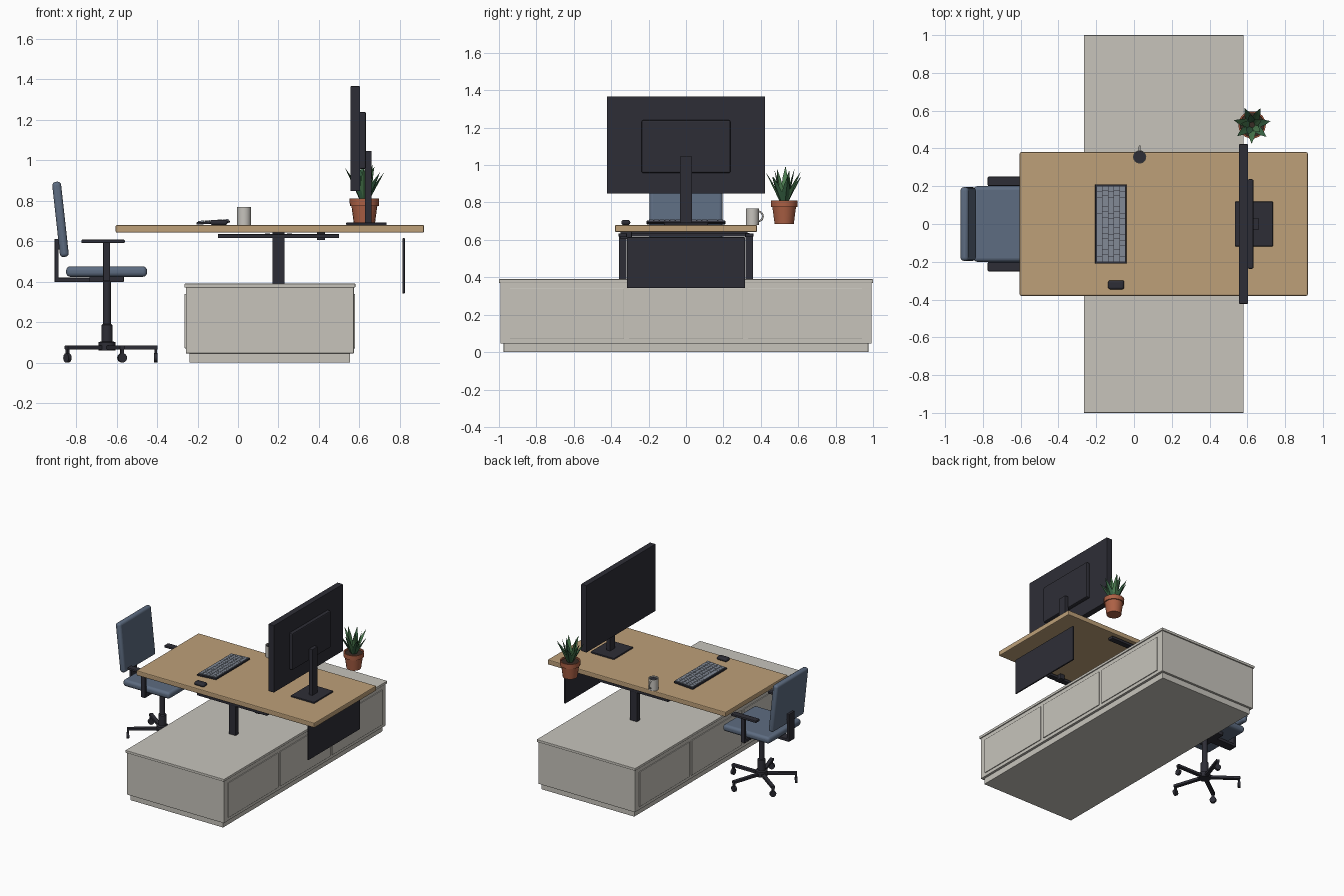
import bpy, bmesh, math
from mathutils import Vector, Matrix

if "Cube" in bpy.data.objects:
    bpy.data.objects.remove(bpy.data.objects["Cube"], do_unlink=True)


def material(name, r, g, b):
    m = bpy.data.materials.new(name)
    m.use_nodes = True
    m.diffuse_color = (r, g, b, 1)
    m.node_tree.nodes["Principled BSDF"].inputs["Base Color"].default_value = (r, g, b, 1)
    return m


STONE = material("warm grey lacquer", 0.57, 0.55, 0.50)
WOOD = material("light oak", 0.51, 0.35, 0.19)
DARK = material("charcoal", 0.027, 0.027, 0.037)
FABRIC = material("slate blue fabric", 0.11, 0.15, 0.22)
KEY = material("key grey", 0.22, 0.25, 0.30)
CLAY = material("terracotta", 0.42, 0.12, 0.06)
LEAF = material("deep green", 0.04, 0.13, 0.06)
LEAF2 = material("fresh green", 0.07, 0.20, 0.08)
SOIL = material("soil brown", 0.04, 0.025, 0.018)
MUG = material("off white ceramic", 0.57, 0.55, 0.51)


def finish(name, bm, mat, bevel=0, segments=2, smooth=False):
    bmesh.ops.recalc_face_normals(bm, faces=bm.faces)
    mesh = bpy.data.meshes.new(name)
    bm.to_mesh(mesh)
    bm.free()
    mesh.materials.append(mat)
    ob = bpy.data.objects.new(name, mesh)
    bpy.context.collection.objects.link(ob)
    if bevel:
        mod = ob.modifiers.new("Bevel", "BEVEL")
        mod.width, mod.segments = bevel, segments
    if smooth:
        bpy.ops.object.select_all(action="DESELECT")
        ob.select_set(True)
        bpy.context.view_layer.objects.active = ob
        bpy.ops.object.shade_smooth_by_angle(angle=math.radians(35))
    return ob


def add_box(bm, x, y, z):
    size = Matrix.Diagonal((x[1] - x[0], y[1] - y[0], z[1] - z[0], 1))
    centre = Matrix.Translation([sum(v) / 2 for v in (x, y, z)])
    return bmesh.ops.create_cube(bm, size=1, matrix=centre @ size)


def box(name, x, y, z, mat, bevel=0.003, segments=2, smooth=False):
    bm = bmesh.new()
    add_box(bm, x, y, z)
    return finish(name, bm, mat, bevel, segments, smooth)


def lathe(name, profile, x, y, mat, steps=24):
    bm = bmesh.new()
    verts = [bm.verts.new((x + r, y, z)) for r, z in profile]
    edges = [bm.edges.new(p) for p in zip(verts, verts[1:])]
    bmesh.ops.spin(bm, geom=verts + edges, cent=(x, y, 0), axis=(0, 0, 1),
                   angle=math.tau, steps=steps)
    bmesh.ops.remove_doubles(bm, verts=bm.verts, dist=0.0003)
    return finish(name, bm, mat, smooth=True)


# Low cabinet with three panels on each long side
box("cabinet_plinth", (-0.24, 0.555), (-0.975, 0.975), (0, 0.05), STONE)
box("cabinet_body", (-0.258, 0.573), (-0.992, 0.992), (0.045, 0.372), STONE)
box("cabinet_top", (-0.265, 0.58), (-1, 1), (0.37, 0.39), STONE)
for i in (-1, 0, 1):
    y = i * 0.637
    for side, x in (("front", (0.57, 0.579)), ("rear", (-0.264, -0.255))):
        box(f"cabinet_{side}_panel", x, (y - 0.305, y + 0.305), (0.07, 0.34), STONE, 0.002)

# Desk
box("desk_top", (-0.605, 0.92), (-0.38, 0.38), (0.642, 0.68), WOOD, 0.006)
for s in (-1, 1):
    y = s * 0.338
    box("desk_leg", (0.17, 0.23), (y - 0.02, y + 0.02), (0.385, 0.62), DARK)
    box("desk_side_rail", (-0.1, 0.5), (y - 0.022, y + 0.022), (0.615, 0.635), DARK)
for x in (0.13, 0.24):
    box("desk_cross_beam", (x, x + 0.03), (-0.34, 0.34), (0.617, 0.637), DARK)
box("desk_rail_mount", (0.17, 0.23), (-0.33, 0.33), (0.63, 0.645), DARK)
box("height_control", (0.39, 0.43), (-0.35, -0.29), (0.605, 0.643), DARK)
box("modesty_panel", (0.813, 0.825), (-0.315, 0.315), (0.342, 0.615), DARK)

# Monitor
box("monitor_screen", (0.556, 0.604), (-0.423, 0.423), (0.847, 1.367), DARK, 0.004)
box("monitor_back_housing", (0.6, 0.633), (-0.237, 0.237), (0.957, 1.24), DARK, 0.008)
box("monitor_stand", (0.628, 0.66), (-0.033, 0.033), (0.685, 1.047), DARK)
box("monitor_foot", (0.535, 0.735), (-0.118, 0.118), (0.68, 0.692), DARK)

# Keyboard: tilted tray and five rows of keys, the front row holding a space bar
tilt = Matrix.Translation((-0.2, 0, 0.682)) @ Matrix.Rotation(-0.06, 4, "Y")
tray = box("keyboard_tray", (-0.005, 0.16), (-0.21, 0.21), (0, 0.012), DARK)
tray.matrix_world = tilt
bm = bmesh.new()
pitch, count = 0.0285, 14
for row in range(5):
    x = 0.004 + row * 0.0305
    shift = pitch * 0.3 * (row % 2)
    cuts = [-0.2] + [-0.2 + shift + k * pitch for k in range(1, count)] + [0.2]
    if row == 0:
        cuts = cuts[:4] + cuts[9:]
    for a, b in zip(cuts, cuts[1:]):
        add_box(bm, (x, x + 0.028), (a + 0.001, b - 0.001), (0.011, 0.018))
finish("keyboard_keys", bm, KEY).matrix_world = tilt

# Mouse
box("mouse", (-0.137, -0.052), (-0.346, -0.298), (0.68, 0.706), DARK, 0.011, 3, True)

# Mug with a handle
lathe("mug", [(0, 0.68), (0.034, 0.68), (0.035, 0.768), (0.031, 0.768), (0.03, 0.69), (0, 0.69)],
      0.03, 0.355, MUG)
lathe("mug_drink", [(0, 0.758), (0.0312, 0.758)], 0.03, 0.355, DARK)
curve = bpy.data.curves.new("mug_handle", "CURVE")
curve.dimensions = "3D"
curve.bevel_depth, curve.bevel_resolution = 0.005, 2
path = curve.splines.new("POLY")
path.points.add(10)
for i, p in enumerate(path.points):
    a = math.pi * (i / 10 - 0.5)
    p.co = (0.03, 0.387 + 0.024 * math.cos(a), 0.726 + 0.026 * math.sin(a), 1)
curve.materials.append(MUG)
bpy.context.collection.objects.link(bpy.data.objects.new("mug_handle", curve))

# Potted plant
PX, PY = 0.625, 0.525
lathe("plant_pot", [(0, 0.685), (0.052, 0.685), (0.064, 0.775), (0.072, 0.775), (0.073, 0.81),
                    (0.064, 0.81), (0.062, 0.79), (0, 0.79)], PX, PY, CLAY, 18)
lathe("pot_soil", [(0, 0.8), (0.063, 0.8)], PX, PY, SOIL, 18)


def leaf(angle, reach, tip_z, width, mat):
    # folded blade: each ring is left edge, keel, right edge, inner crease
    bm = bmesh.new()
    rings = []
    for t, w in ((0, 0.6), (0.35, 1), (0.7, 0.65)):
        r = 0.012 + reach * t ** 1.3
        z = 0.795 + (tip_z - 0.795) * t
        half = w * width / 2
        rings.append([bm.verts.new(v) for v in
                      ((r, -half, z), (r + half * 0.45, 0, z - half * 0.3),
                       (r, half, z), (r + half * 0.1, 0, z))])
    tip = bm.verts.new((0.012 + reach, 0, tip_z))
    for a, b in zip(rings, rings[1:]):
        for k in range(4):
            bm.faces.new((a[k], a[k - 1], b[k - 1], b[k]))
    for k in range(4):
        bm.faces.new((rings[-1][k], rings[-1][k - 1], tip))
    bm.faces.new(rings[0])
    bm.transform(Matrix.Translation((PX, PY, 0)) @ Matrix.Rotation(angle, 4, "Z"))
    finish("plant_leaf", bm, mat)


for i in range(7):
    leaf(math.tau * i / 7 + 0.2, 0.088, 0.94 + 0.025 * (i % 2), 0.044, (LEAF, LEAF2)[i % 2])
for i in range(5):
    leaf(math.tau * i / 5 + 0.5, 0.045, 0.97 + 0.013 * (i % 3), 0.04, (LEAF2, LEAF)[i % 2])

# Office chair seat and reclined back
CX = -0.648
box("chair_seat", (-0.85, -0.45), (-0.2, 0.2), (0.424, 0.475), FABRIC, 0.02, 4, True)
back = box("chair_back", (-0.022, 0.022), (-0.195, 0.195), (-0.187, 0.187), FABRIC, 0.018, 4, True)
back.matrix_world = Matrix.Translation((-0.878, 0, 0.708)) @ Matrix.Rotation(-0.11, 4, "Y")
box("back_bracket", (-0.907, -0.887), (-0.035, 0.035), (0.398, 0.612), DARK)
box("back_bracket_link", (-0.892, -0.862), (-0.03, 0.03), (0.56, 0.6), DARK)
box("seat_bracket", (-0.905, -0.7), (-0.035, 0.035), (0.398, 0.42), DARK)
box("seat_plate", (-0.735, -0.565), (-0.1, 0.1), (0.398, 0.426), DARK)
box("armrest_cross_bar", (-0.667, -0.633), (-0.235, 0.235), (0.402, 0.424), DARK)
for s in (-1, 1):
    y = s * 0.226
    box("armrest_post", (-0.667, -0.633), (y - 0.01, y + 0.01), (0.402, 0.595), DARK)
    box("armrest_pad", (-0.775, -0.56), (y - 0.025, y + 0.025), (0.59, 0.608), DARK, 0.006)

# Chair column, five-star base and casters
lathe("chair_column", [(0, 0.06), (0.042, 0.06), (0.042, 0.1), (0.028, 0.105), (0.028, 0.185),
                       (0.02, 0.19), (0.02, 0.4), (0, 0.4)], CX, 0, DARK, 20)
for i in range(5):
    spin = Matrix.Translation((CX, 0, 0)) @ Matrix.Rotation(math.tau * i / 5, 4, "Z")
    arm = box("base_arm", (0.02, 0.25), (-0.014, 0.014), (0.064, 0.084), DARK)
    fork = box("caster_fork", (0.236, 0.248), (-0.009, 0.009), (0.025, 0.068), DARK, 0.001)
    bm = bmesh.new()
    bmesh.ops.create_cone(bm, cap_ends=True, segments=16, radius1=0.023, radius2=0.023, depth=0.018,
                          matrix=Matrix.Translation((0.242, 0, 0.023)) @ Matrix.Rotation(math.pi / 2, 4, "Y"))
    wheel = finish("caster_wheel", bm, DARK, smooth=True)
    for ob in (arm, fork, wheel):
        ob.matrix_world = spin
